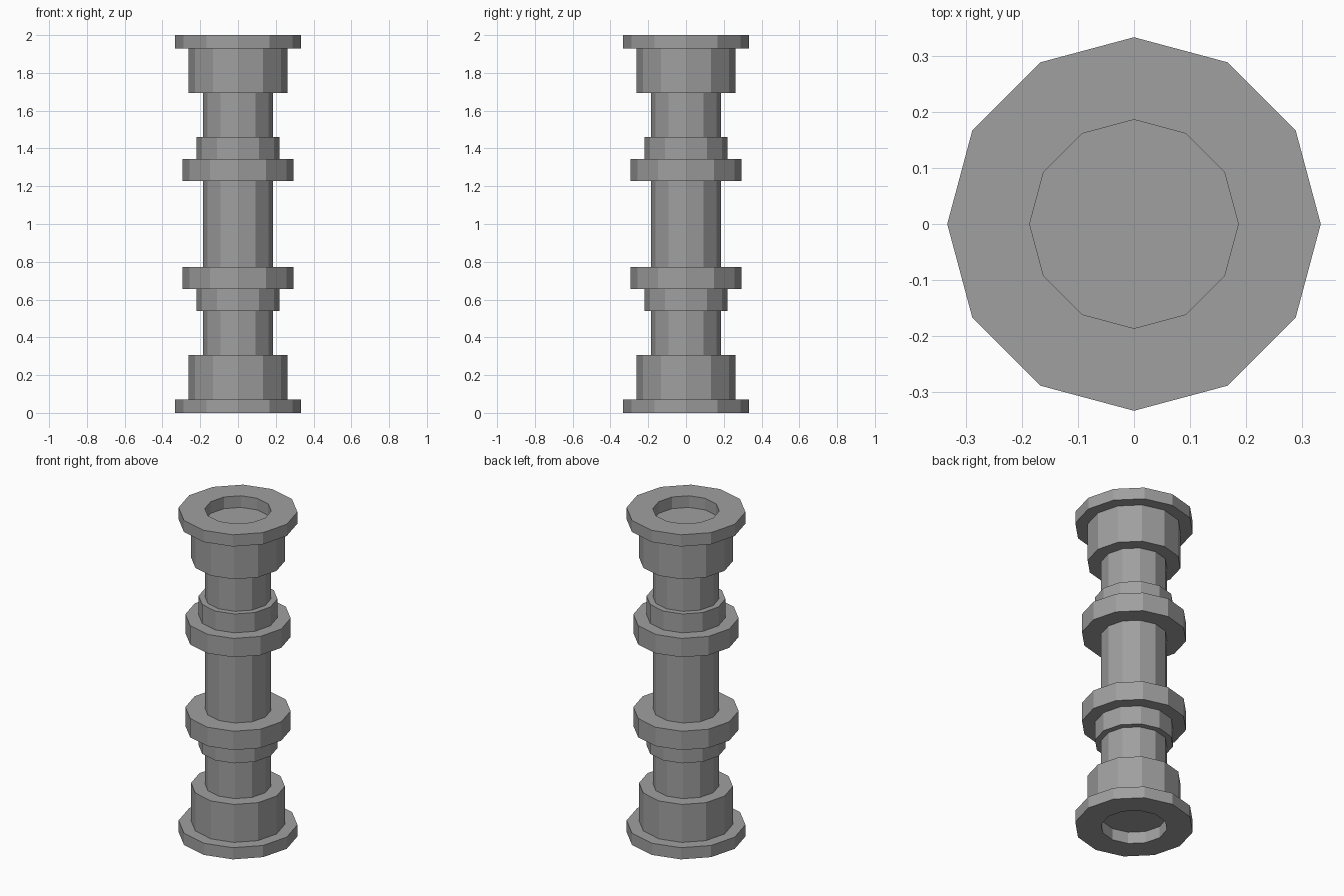
import bpy, bmesh, math

if "Cube" in bpy.data.objects:
    bpy.data.objects.remove(bpy.data.objects["Cube"])

SIDES = 12
HEIGHT = 2.0
SHAFT_R = 0.186

metal = bpy.data.materials.new("plain grey")
metal.diffuse_color = (0.35, 0.35, 0.35, 1)
metal.use_nodes = True
metal.node_tree.nodes["Principled BSDF"].inputs["Base Color"].default_value = metal.diffuse_color


def finish(name, bm):
    bmesh.ops.recalc_face_normals(bm, faces=bm.faces)
    mesh = bpy.data.meshes.new(name)
    bm.to_mesh(mesh)
    bm.free()
    mesh.materials.append(metal)
    bpy.context.collection.objects.link(bpy.data.objects.new(name, mesh))


def lathe(name, profile, closed):
    """Revolve (radius, z) points; an open profile gets flat end caps."""
    bm = bmesh.new()
    rings = [[bm.verts.new((r * math.cos(a), r * math.sin(a), z))
              for a in (math.tau * i / SIDES for i in range(SIDES))]
             for r, z in profile]
    pairs = list(zip(rings, rings[1:]))
    if closed:
        pairs.append((rings[-1], rings[0]))
    else:
        bm.faces.new(rings[0])
        bm.faces.new(rings[-1])
    for a, b in pairs:
        for i in range(SIDES):
            j = (i + 1) % SIDES
            bm.faces.new((a[i], a[j], b[j], b[i]))
    finish(name, bm)


# Central shaft, its ends forming the floors of the recesses
lathe("shaft", [(SHAFT_R, 0.072), (SHAFT_R, HEIGHT - 0.072)], False)

# Stepped collars as (name, profile of outer steps), repeated at both ends
collars = [
    ("end_flange", [(0.333, 0.0), (0.333, 0.072), (0.263, 0.072), (0.263, 0.306)]),
    ("middle_ring", [(0.221, 0.54), (0.221, 0.656), (0.295, 0.656), (0.295, 0.772)]),
]
for name, steps in collars:
    profile = [(SHAFT_R, steps[0][1])] + steps + [(SHAFT_R, steps[-1][1])]
    lathe("lower_" + name, profile, True)
    lathe("upper_" + name, [(r, HEIGHT - z) for r, z in profile], True)
